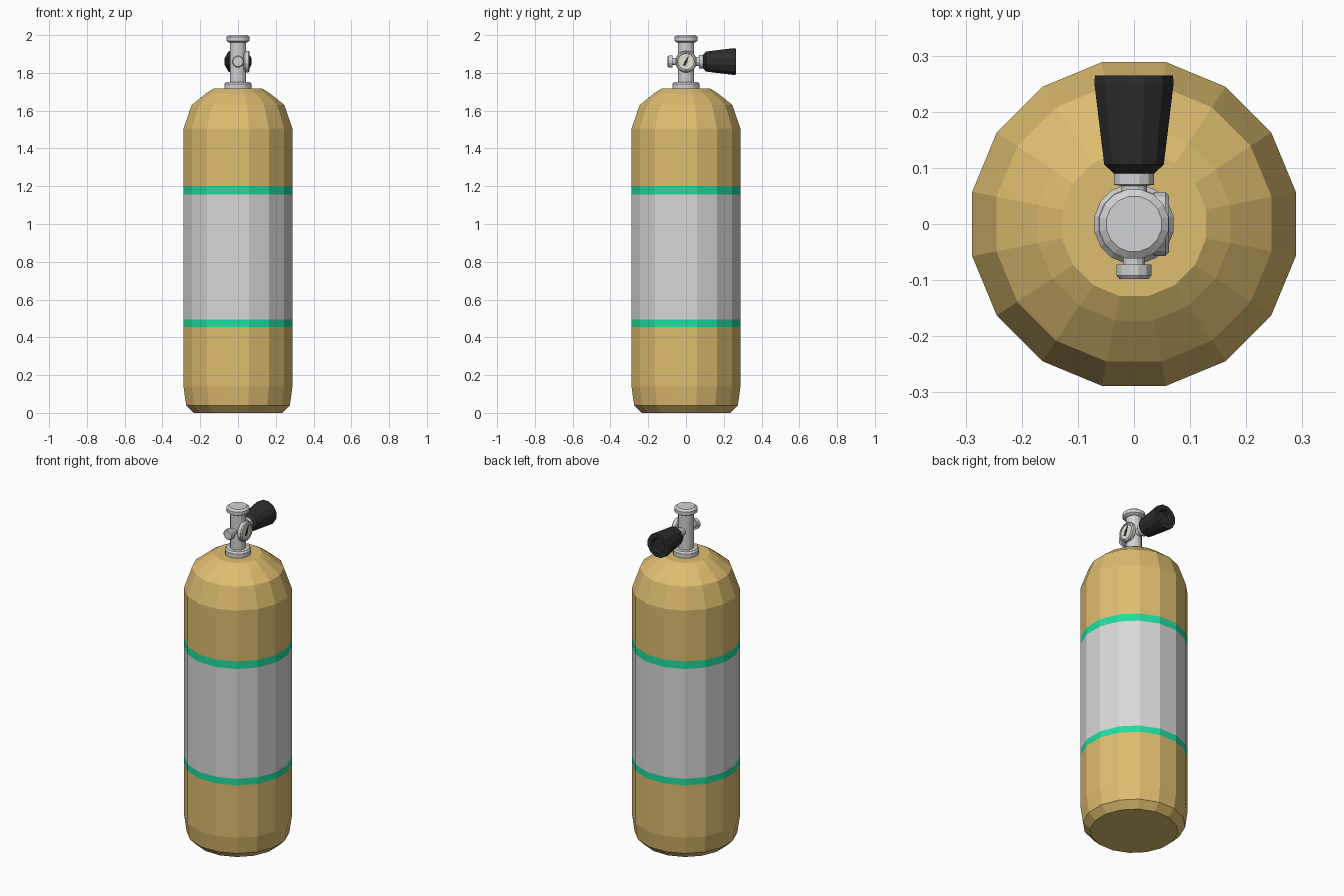
import bpy, bmesh, math
from mathutils import Matrix, Vector

cube = bpy.data.objects.get("Cube")
if cube:
    bpy.data.objects.remove(cube, do_unlink=True)


def material(name, rgb):
    m = bpy.data.materials.new(name)
    m.use_nodes = True
    m.diffuse_color = (*rgb, 1)
    m.node_tree.nodes["Principled BSDF"].inputs["Base Color"].default_value = (*rgb, 1)
    return m


GOLD = material("gold paint", (0.73, 0.51, 0.16))
GREY = material("light grey", (0.69, 0.69, 0.69))
TEAL = material("teal stripe", (0.015, 0.72, 0.35))
METAL = material("valve metal", (0.64, 0.65, 0.66))
BLACK = material("black rubber", (0.026, 0.026, 0.027))
CREAM = material("dial cream", (0.85, 0.8, 0.68))

VALVE_Z = 1.86


def lathe(name, profile, sides, mats, direction=(0, 0, 1), origin=(0, 0, 0), rule=None):
    """Spin (radius, distance) pairs about an axis; rule picks a material by distance."""
    bm = bmesh.new()
    rings = []
    for r, h in profile:
        angles = [(i + 0.5) * math.tau / sides for i in range(sides)]
        rings.append([bm.verts.new((r * math.cos(a), r * math.sin(a), h)) for a in angles])
    for low, high in zip(rings, rings[1:]):
        for i in range(sides):
            j = (i + 1) % sides
            bm.faces.new((low[i], low[j], high[j], high[i]))
    bm.faces.new(rings[0][::-1])
    bm.faces.new(rings[-1])
    if rule:
        for f in bm.faces:
            f.material_index = rule(f.calc_center_median().z)
    turn = Vector((0, 0, 1)).rotation_difference(Vector(direction)).to_matrix().to_4x4()
    bm.transform(Matrix.Translation(origin) @ turn)
    bmesh.ops.recalc_face_normals(bm, faces=bm.faces)
    return finish(name, bm, mats)


def finish(name, bm, mats):
    mesh = bpy.data.meshes.new(name)
    bm.to_mesh(mesh)
    bm.free()
    for m in mats:
        mesh.materials.append(m)
    ob = bpy.data.objects.new(name, mesh)
    bpy.context.collection.objects.link(ob)
    return ob


# Cylinder body with its painted bands
def band(z):
    if 0.495 < z < 1.155:
        return 1
    return 2 if 0.455 < z < 1.2 else 0


lathe("tank_body",
      [(0.24, 0), (0.28, 0.04), (0.294, 0.14), (0.294, 0.455), (0.294, 0.495),
       (0.294, 1.155), (0.294, 1.2), (0.294, 1.505), (0.25, 1.63), (0.175, 1.69), (0.131, 1.717)],
      16, [GOLD, GREY, TEAL], rule=band)

# Upright valve: collar, stem and cap
lathe("neck_collar", [(0.072, 1.71), (0.072, 1.742), (0.064, 1.752)], 16, [METAL])
lathe("valve_stem", [(0.043, 1.74), (0.043, 1.975)], 16, [METAL])
lathe("valve_cap", [(0.05, 1.962), (0.063, 1.97), (0.063, 1.99), (0.05, 2.0)], 16, [METAL])

# Front outlet
centre = (0, 0, VALVE_Z)
lathe("outlet_pipe", [(0.02, 0.03), (0.02, 0.075)], 12, [METAL], (0, -1, 0), centre)
lathe("outlet_plug", [(0.032, 0.072), (0.032, 0.092), (0.027, 0.098)], 12, [METAL], (0, -1, 0), centre)

# Rear spindle and hand wheel with a hollow end
lathe("knob_spindle", [(0.024, 0.03), (0.024, 0.068), (0.037, 0.07), (0.037, 0.09), (0.02, 0.1)],
      12, [METAL], (0, 1, 0), centre)
lathe("hand_knob", [(0.036, 0.089), (0.055, 0.106), (0.073, 0.25), (0.072, 0.265),
                    (0.045, 0.265), (0.04, 0.245)],
      12, [BLACK], (0, 1, 0), centre)

# Side pressure gauge: rim, sunken dial and needle
lathe("gauge_case", [(0.05, 0.03), (0.058, 0.036), (0.058, 0.056), (0.052, 0.062),
                     (0.045, 0.062), (0.043, 0.056)], 16, [METAL], (1, 0, 0), centre)
lathe("gauge_dial", [(0.043, 0.054), (0.043, 0.058)], 16, [CREAM], (1, 0, 0), centre)
lathe("needle_hub", [(0.008, 0.057), (0.008, 0.062)], 8, [BLACK], (1, 0, 0), centre)

bm = bmesh.new()
outline = [(-0.006, -0.024), (0.006, -0.024), (0.007, 0), (0, 0.038), (-0.007, 0)]
face = bm.faces.new([bm.verts.new((0.058, y, z)) for y, z in outline])
top = bmesh.ops.extrude_face_region(bm, geom=[face])["geom"]
bmesh.ops.translate(bm, vec=(0.003, 0, 0), verts=[v for v in top if isinstance(v, bmesh.types.BMVert)])
bm.transform(Matrix.Translation(centre) @ Matrix.Rotation(math.radians(-25), 4, "X"))
bmesh.ops.recalc_face_normals(bm, faces=bm.faces)
finish("gauge_needle", bm, [BLACK])
